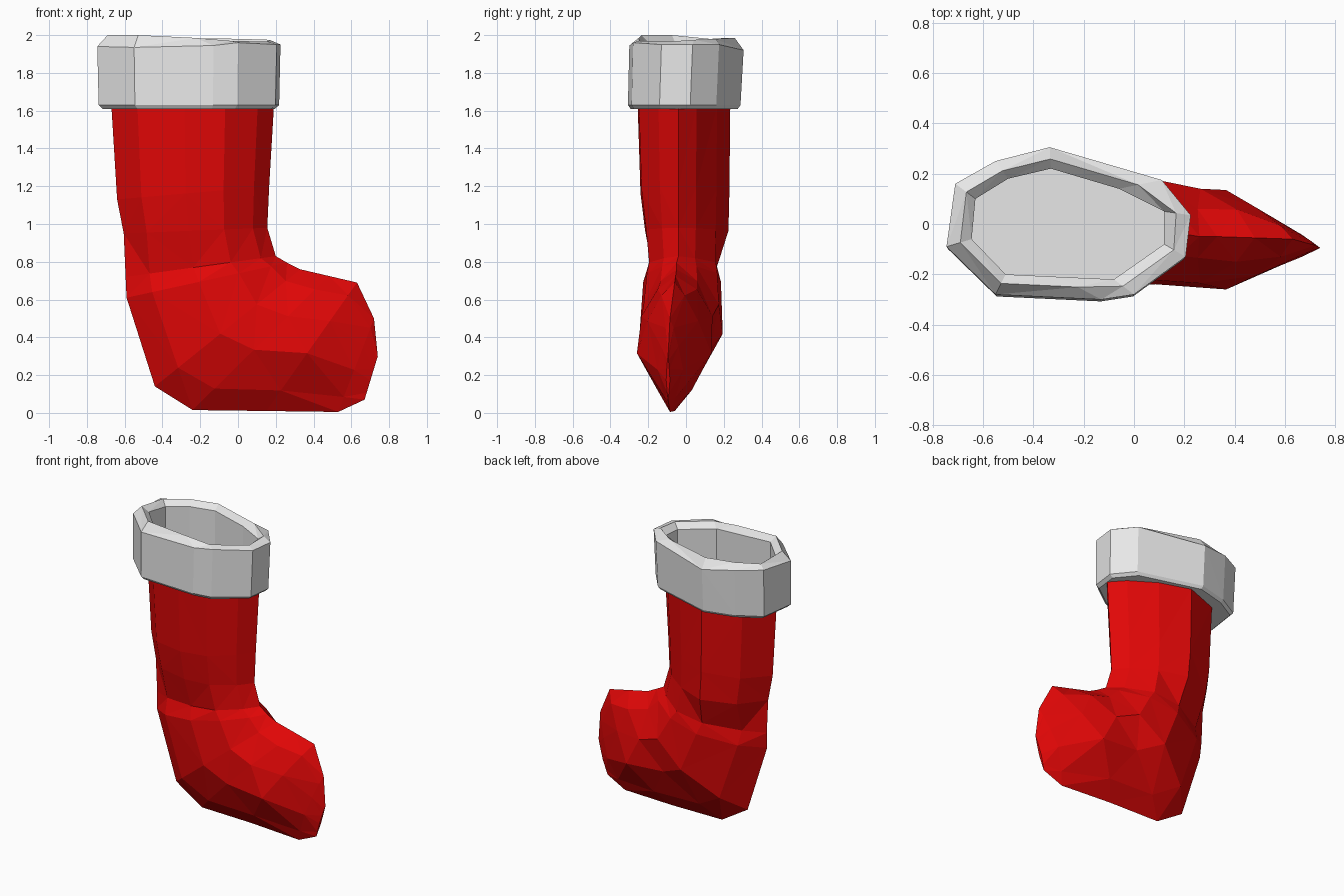
import bpy
import bmesh
from mathutils import Vector

cube = bpy.data.objects.get("Cube")
if cube:
    bpy.data.objects.remove(cube, do_unlink=True)


def material(name, color):
    mat = bpy.data.materials.new(name)
    mat.use_nodes = True
    mat.diffuse_color = color
    mat.node_tree.nodes["Principled BSDF"].inputs["Base Color"].default_value = color
    return mat


def loft(name, rings, mat):
    """Join equal-sized rings into a closed, flat-shaded solid."""
    bm = bmesh.new()
    loops = [[bm.verts.new(p) for p in ring] for ring in rings]
    for a, b in zip(loops, loops[1:]):
        for i in range(len(a)):
            j = (i + 1) % len(a)
            bm.faces.new((a[i], a[j], b[j], b[i]))
    bm.faces.new(loops[0])
    bm.faces.new(loops[-1])
    bmesh.ops.triangulate(bm, faces=bm.faces[:])
    bmesh.ops.recalc_face_normals(bm, faces=bm.faces[:])
    mesh = bpy.data.meshes.new(name)
    bm.to_mesh(mesh)
    bm.free()
    mesh.materials.append(mat)
    obj = bpy.data.objects.new(name, mesh)
    bpy.context.collection.objects.link(obj)
    return obj


red = material("red felt", (0.75, 0.002, 0.002, 1))
white = material("white fleece", (0.8, 0.8, 0.8, 1))

# Stocking cross sections: heel-side xz, instep-side xz, ridge y, front y, back y, shape
SECTIONS = [
    ((-.67, 1.62), (.19, 1.62), -.04, -.26, .24, "leg"),
    ((-.64, 1.13), (.165, 1.2), -.04, -.245, .235, "leg"),
    ((-.605, .95), (.155, .98), -.04, -.22, .23, "leg"),
    ((-.595, .72), (.2, .83), -.04, -.195, .18, "ankle"),
    ((-.59, .61), (.26, .795), -.05, -.23, .2, "heel"),
    ((-.44, .14), (.33, .76), -.05, -.25, .21, "heel"),
    ((-.24, .015), (.48, .725), -.055, -.245, .14, "foot"),
    ((.15, .01), (.63, .69), -.06, -.26, .135, "toe"),
    ((.53, .005), (.72, .5), -.085, -.15, -.015, "toe"),
    ((.67, .07), (.74, .3), -.095, -.105, -.085, "toe"),
]
# Fullness from heel side to instep side, on the front and on the back
STEPS = (.16, .45, .7, .9)
WIDTHS = {
    "leg": ((.62, .98, .95, .48), (.64, .98, .73, .34)),
    "ankle": ((.45, .9, 1, .5), (.42, .92, .9, .4)),
    "heel": ((.58, .98, .87, .42), (.52, .94, .86, .42)),
    "foot": ((.5, .97, .95, .5), (.45, .95, 1, .58)),
    "toe": ((.45, 1, .72, .35), (.46, 1, .64, .27)),
}


def section(heel, instep, mid, front, back, shape):
    a, b = Vector((heel[0], mid, heel[1])), Vector((instep[0], mid, instep[1]))

    def side(edge, widths):
        return [a.lerp(b, t) + Vector((0, (edge - mid) * w, 0))
                for t, w in zip(STEPS, widths)]

    front_widths, back_widths = WIDTHS[shape]
    return [a] + side(front, front_widths) + [b] + side(back, back_widths)[::-1]


loft("stocking", [section(*s) for s in SECTIONS], red)

# Folded cuff: outer outline and opening, each with its rim height
OUTER = [(-.745, -.09, 1.94), (-.71, .16, 1.96), (-.55, .25, 1.95), (-.335, .305, 1.92),
         (.11, .175, 1.95), (.225, .035, 1.95), (.205, -.13, 1.95), (0, -.28, 1.96),
         (-.13, -.3, 1.945), (-.55, -.28, 1.935)]
OPENING = [(-.645, -.06, 2), (-.63, .1, 1.98), (-.5, .18, 1.985), (-.33, .22, 1.985),
           (-.06, .14, 1.98), (.12, .05, 1.975), (.12, -.08, 1.965), (-.08, -.22, 1.97),
           (-.3, -.21, 1.985), (-.51, -.2, 2)]


def level(ring, z, scale=1, shift=0):
    return [(-.26 + (x + .26) * scale, y * scale + shift, z) for x, y, _ in ring]


crest = [Vector(o).lerp(Vector(i), .55) for o, i in zip(OUTER, OPENING)]
for point, inner in zip(crest, OPENING):
    point.z = inner[2]
throat = [(x, y, z - .035) for x, y, z in OPENING]
loft("cuff", [level(OUTER, 1.61, .94, -.012), level(OUTER, 1.63, .985, -.012), OUTER,
              crest, throat, level(OPENING, 1.64)], white)
